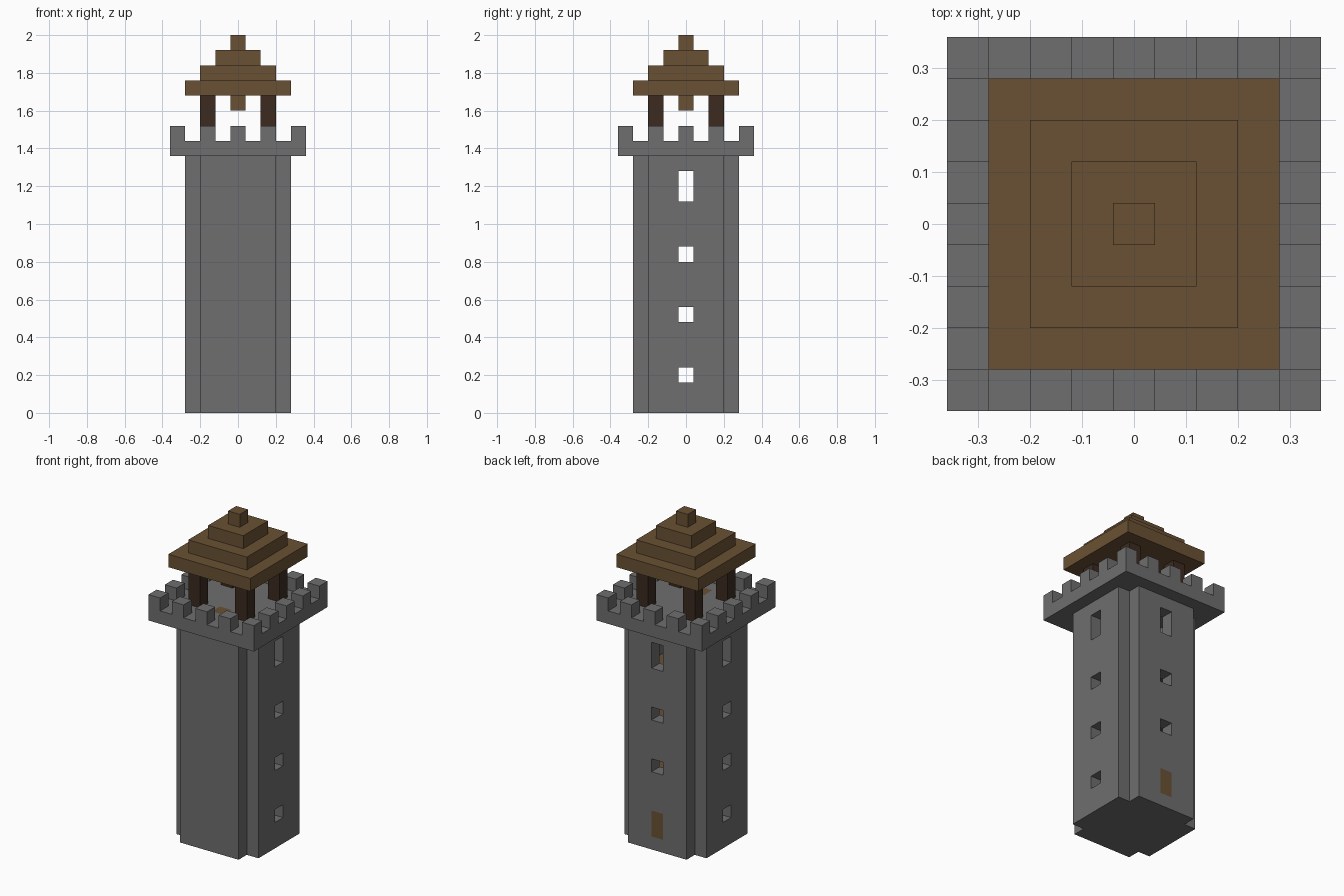
import bpy
from mathutils import Vector

if "Cube" in bpy.data.objects:
    bpy.data.objects.remove(bpy.data.objects["Cube"], do_unlink=True)

U = 0.08  # one building block


def material(name, rgb):
    m = bpy.data.materials.new(name)
    m.use_nodes = True
    m.diffuse_color = (*rgb, 1)
    bsdf = next(n for n in m.node_tree.nodes if n.type == "BSDF_PRINCIPLED")
    bsdf.inputs["Base Color"].default_value = (*rgb, 1)
    return m


STONE = material("grey stone", (0.156, 0.156, 0.156))
WOOD = material("brown wood", (0.144, 0.083, 0.033))
DARK_WOOD = material("dark wood", (0.045, 0.024, 0.014))


def box(name, x, y, z, mat=None):
    """Box from (low, high) pairs given in blocks."""
    lo, hi = (Vector(v) * U for v in zip(x, y, z))
    bpy.ops.mesh.primitive_cube_add(size=1)
    ob = bpy.context.object
    ob.name = ob.data.name = name
    for v in ob.data.vertices:
        v.co = [lo[i] if v.co[i] < 0 else hi[i] for i in range(3)]
    if mat:
        ob.data.materials.append(mat)
    return ob


def carve(ob, spans):
    """Cut a list of (x, y, z) box spans out of an object."""
    for span in spans:
        cutter = box("cutter", *span)
        cutter.hide_render = True
        mod = ob.modifiers.new("cut", "BOOLEAN")
        mod.operation, mod.solver, mod.object = "DIFFERENCE", "EXACT", cutter
        bpy.context.view_layer.objects.active = ob
        bpy.ops.object.modifier_apply(modifier=mod.name)
        bpy.data.objects.remove(cutter, do_unlink=True)


def square(h):
    return (-h, h), (-h, h)


MID = (-0.5, 0.5)
SIDE = (-2.5, 2.5)
WALL_TOP = 17
WINDOWS = [(2, 3), (6, 7), (10, 11), (14, 16)]
DOOR = (1, 3)
HATCH = (MID, (-2.5, -1.5))

# Tower walls with windows and door opening
box("front_wall", SIDE, (-3.5, -2.5), (0, WALL_TOP), STONE)
back = box("back_wall", SIDE, (2.5, 3.5), (0, WALL_TOP), STONE)
carve(back, [(MID, (2, 4), z) for z in [DOOR] + WINDOWS[1:]])
for name, s in (("left_wall", 1), ("right_wall", -1)):
    wall = box(name, sorted((2.5 * s, 3.5 * s)), SIDE, (0, WALL_TOP), STONE)
    carve(wall, [(sorted((2 * s, 4 * s)), MID, z) for z in WINDOWS])
box("door", MID, (2.5, 3.5), DOOR, WOOD)

# Floors and ladder inside
box("ground_floor", *square(2.5), (0, 1), STONE)
for i, z in enumerate((4, 8, 12)):
    floor = box(f"wooden_floor_{i + 1}", *square(2.5), (z, z + 1), WOOD)
    carve(floor, [(*HATCH, (z - 1, z + 2))])
box("ladder", *HATCH, (1, 18), WOOD)

# Battlement: a solid block, hollowed and notched all round
battlement = box("battlement", *square(4.5), (WALL_TOP, 19), STONE)
cuts = [(*square(3.5), (18, 20))]
for c in (-3, -1, 1, 3):
    gap = (c - 0.5, c + 0.5)
    cuts += [(gap, (-5, 5), (18, 20)), ((-5, 5), gap, (18, 20))]
carve(battlement, cuts + [(*HATCH, (16, 20))])

# Roof posts
for x in (-2, 2):
    for y in (-2, 2):
        name = f"{'front' if y < 0 else 'back'}_{'left' if x > 0 else 'right'}_post"
        box(name, (x - 0.5, x + 0.5), (y - 0.5, y + 0.5), (18, 21), DARK_WOOD)

# Stepped roof and hanging block
for i, h in enumerate((3.5, 2.5, 1.5, 0.5)):
    box(f"roof_step_{i + 1}", *square(h), (21 + i, 22 + i), WOOD)
box("hanging_block", MID, MID, (20, 21), WOOD)
